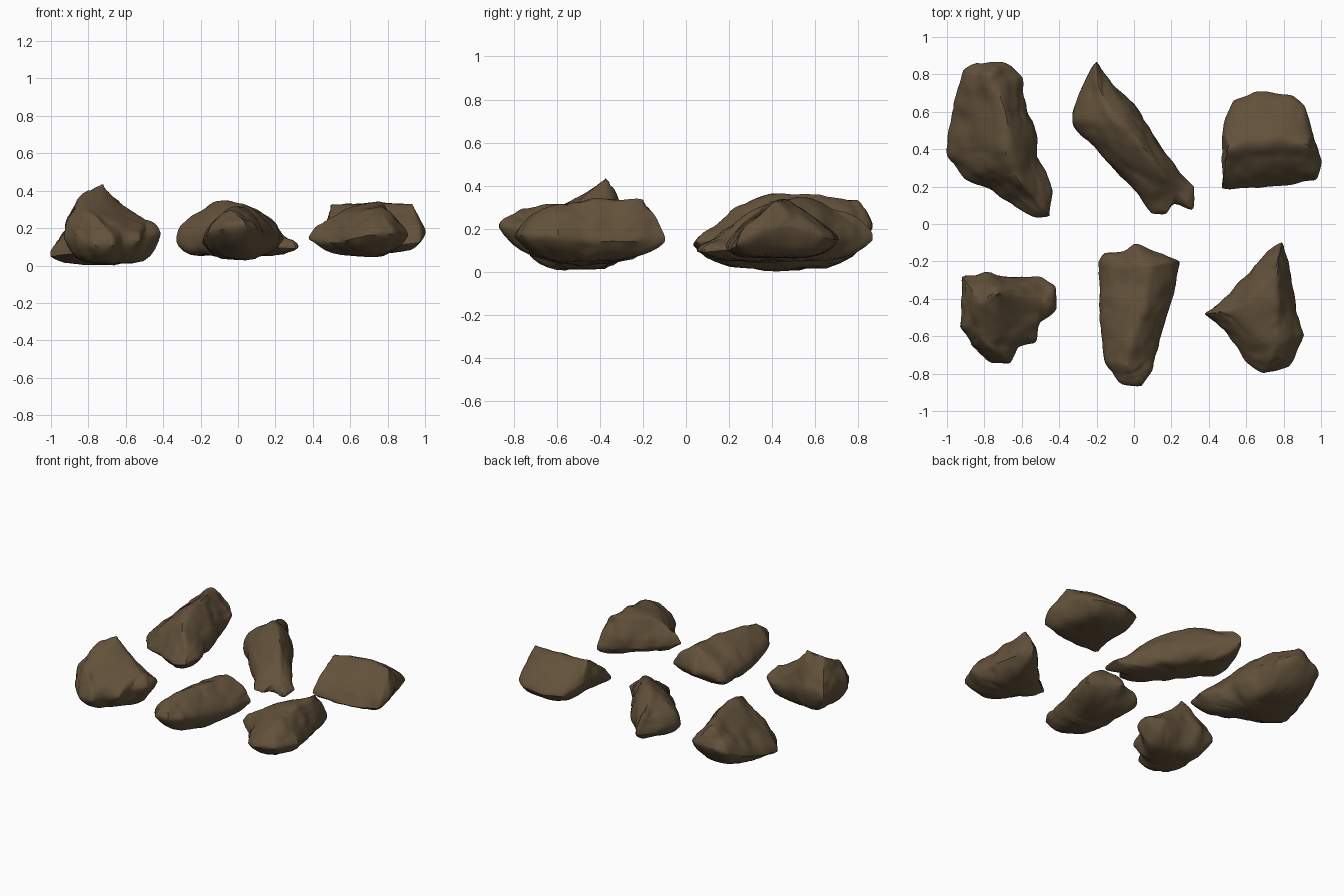
import bpy
import bmesh
from mathutils import Vector, noise, geometry

if "Cube" in bpy.data.objects:
    bpy.data.objects.remove(bpy.data.objects["Cube"])

stone = bpy.data.materials.new("brown stone")
stone.use_nodes = True
colour = (0.122, 0.083, 0.043, 1)
stone.diffuse_color = colour
stone.node_tree.nodes["Principled BSDF"].inputs["Base Color"].default_value = colour

SIDES = 96
SLOPE_STEPS = 18
UNDER_SCALES = [0.3, 0.5, 0.66, 0.78, 0.87, 0.95]


def resample(points, count):
    """Evenly spaced points along a closed loop."""
    loop = points + points[:1]
    lengths = [(b - a).length for a, b in zip(loop, loop[1:])]
    result, segment, passed = [], 0, 0
    for i in range(count):
        target = sum(lengths) * i / count
        while target > passed + lengths[segment]:
            passed += lengths[segment]
            segment += 1
        t = (target - passed) / lengths[segment]
        result.append(loop[segment].lerp(loop[segment + 1], t))
    return result


def soften(loop, times):
    """Average each point of a closed loop with its neighbours."""
    for _ in range(times):
        loop = [(loop[i - 1] + loop[i] + loop[(i + 1) % SIDES]) / 3 for i in range(SIDES)]
    return loop


def nearest_on_ridge(p, ridge):
    """Closest ridge point in plan, with its height."""
    best = None
    for a, b in zip(ridge, ridge[1:]):
        t = geometry.intersect_point_line(p.xy, a.xy, b.xy)[1]
        q = a.lerp(b, min(1, max(0, t)))
        if best is None or (q.xy - p.xy).length < (best.xy - p.xy).length:
            best = q
    return best


def weather(bm, seed, rough):
    """Broad dents, small chips and thin cracks."""
    shift = Vector((seed * 7.3, seed * 3.1, seed))
    bm.normal_update()
    moves = []
    for v in bm.verts:
        p = v.co + shift
        dent = noise.noise(p * 5) * 0.016
        chip = noise.noise(p * 12) * 0.012 + noise.noise(p * 30) * 0.004
        crack = max(0, 1 - abs(noise.noise(p * 4 + shift)) * 16) * 0.007
        moves.append(v.normal * (dent + chip - crack) * rough)
    for v, move in zip(bm.verts, moves):
        v.co += move


def rock(name, low, outline, ridge, bulge=0.7, belly=4.0, rough=1.0):
    """Loft from a rounded underside, out to the waist, up to a ridge line."""
    waist = resample([Vector(p) for p in outline], SIDES)
    ridge = [Vector(p) for p in ridge]
    centre = sum(waist, Vector()) / SIDES
    tops = soften([nearest_on_ridge(p, ridge) for p in waist], 5)

    rings = []
    for scale in UNDER_SCALES:
        loop = soften(waist, round((1 - scale) * 40))
        ring = [centre.lerp(p, scale) for p in loop]
        for q, p in zip(ring, loop):
            q.z = low + (p.z - low) * scale ** belly
        rings.append(ring)
    for step in range(SLOPE_STEPS):
        s = 0.93 * (step / (SLOPE_STEPS - 1)) ** 1.3
        ring = [p.lerp(t, s) for p, t in zip(waist, tops)]
        for q, p, t in zip(ring, waist, tops):
            q.z = p.z + (t.z - p.z) * s ** bulge
        rings.append(ring)

    bm = bmesh.new()
    loops = [[bm.verts.new(co) for co in ring] for ring in rings]
    for lower, upper in zip(loops, loops[1:]):
        for i in range(SIDES):
            j = (i + 1) % SIDES
            bm.faces.new((lower[i], lower[j], upper[j], upper[i]))
    caps = [bm.faces.new(loops[0][::-1]), bm.faces.new(loops[-1])]
    bmesh.ops.triangulate(bm, faces=caps)
    bmesh.ops.remove_doubles(bm, verts=bm.verts, dist=0.006)
    bmesh.ops.recalc_face_normals(bm, faces=bm.faces)
    weather(bm, len(name), rough)
    bmesh.ops.smooth_vert(bm, verts=bm.verts, factor=0.4,
                          use_axis_x=True, use_axis_y=True, use_axis_z=True)

    mesh = bpy.data.meshes.new(name)
    bm.to_mesh(mesh)
    bm.free()
    mesh.materials.append(stone)
    obj = bpy.data.objects.new(name, mesh)
    bpy.context.collection.objects.link(obj)
    bpy.ops.object.select_all(action="DESELECT")
    obj.select_set(True)
    bpy.context.view_layer.objects.active = obj
    bpy.ops.object.shade_smooth_by_angle(angle=0.7)


# Back row: long slab, slanted bar, wedge
rock("long_slab_rock", 0.005,
     [(-.92, .82, .17), (-.84, .87, .2), (-.7, .87, .21), (-.59, .79, .18),
      (-.57, .6, .14), (-.51, .47, .13), (-.51, .36, .13), (-.44, .18, .14),
      (-.44, .03, .14), (-.53, .03, .12), (-.66, .11, .1), (-.76, .18, .08),
      (-.91, .24, .06), (-1, .38, .05), (-.98, .6, .09)],
     [(-.77, .79, .34), (-.69, .6, .37), (-.67, .4, .37), (-.62, .25, .32),
      (-.5, .1, .19)])

rock("slanted_bar_rock", 0.05,
     [(-.2, .87, .15), (-.27, .76, .13), (-.33, .6, .13), (-.34, .53, .12),
      (-.2, .39, .1), (0, .19, .1), (.09, .04, .09), (.17, .04, .09), (.21, .1, .09),
      (.32, .07, .09), (.33, .2, .1), (.24, .29, .11), (.1, .49, .12),
      (0, .64, .13), (-.12, .76, .14)],
     [(-.19, .73, .28), (-.12, .59, .36), (.04, .42, .34), (.14, .28, .28),
      (.23, .16, .16)], bulge=0.45, belly=6, rough=0.9)

rock("wedge_rock", 0.07,
     [(.47, .19, .12), (.66, .19, .1), (.78, .2, .1), (.98, .23, .12),
      (1, .34, .18), (.96, .48, .21), (.91, .64, .16), (.85, .69, .15),
      (.65, .71, .15), (.53, .66, .15), (.48, .53, .2), (.47, .33, .2)],
     [(.5, .41, .34), (.72, .45, .35), (.93, .42, .34)], belly=6, rough=0.7)

# Front row: peaked block, tapered block, pointed shard
rock("peaked_rock", 0.01,
     [(-.92, -.28, .15), (-.8, -.25, .16), (-.7, -.28, .16), (-.5, -.28, .15),
      (-.42, -.33, .16), (-.4, -.46, .17), (-.5, -.53, .15), (-.52, -.64, .13),
      (-.62, -.66, .12), (-.66, -.75, .11), (-.76, -.74, .11), (-.88, -.66, .13),
      (-.94, -.55, .14), (-.92, -.42, .15)],
     [(-.82, -.61, .3), (-.82, -.43, .41), (-.72, -.38, .45), (-.62, -.4, .33),
      (-.49, -.41, .24)], bulge=0.52, belly=5)

rock("tapered_rock", 0.035,
     [(-.2, -.2, .12), (-.16, -.15, .13), (-.05, -.14, .15), (0, -.11, .16),
      (.08, -.14, .16), (.25, -.19, .14), (.22, -.37, .13), (.15, -.58, .15),
      (.11, -.78, .19), (.04, -.87, .21), (-.07, -.85, .2), (-.16, -.74, .17),
      (-.18, -.45, .14)],
     [(.07, -.23, .31), (.05, -.45, .32), (-.01, -.62, .32), (-.04, -.75, .3)],
     bulge=0.55, rough=0.8)

rock("pointed_shard_rock", 0.05,
     [(.79, -.1, .14), (.82, -.2, .14), (.86, -.35, .14), (.87, -.47, .14),
      (.92, -.6, .16), (.83, -.77, .17), (.69, -.81, .16), (.6, -.75, .14),
      (.54, -.65, .12), (.44, -.53, .12), (.37, -.48, .14), (.46, -.41, .12),
      (.57, -.3, .12), (.69, -.17, .13)],
     [(.46, -.47, .24), (.57, -.46, .32), (.72, -.48, .35), (.76, -.65, .3),
      (.75, -.44, .35), (.77, -.2, .35)], bulge=0.6)
